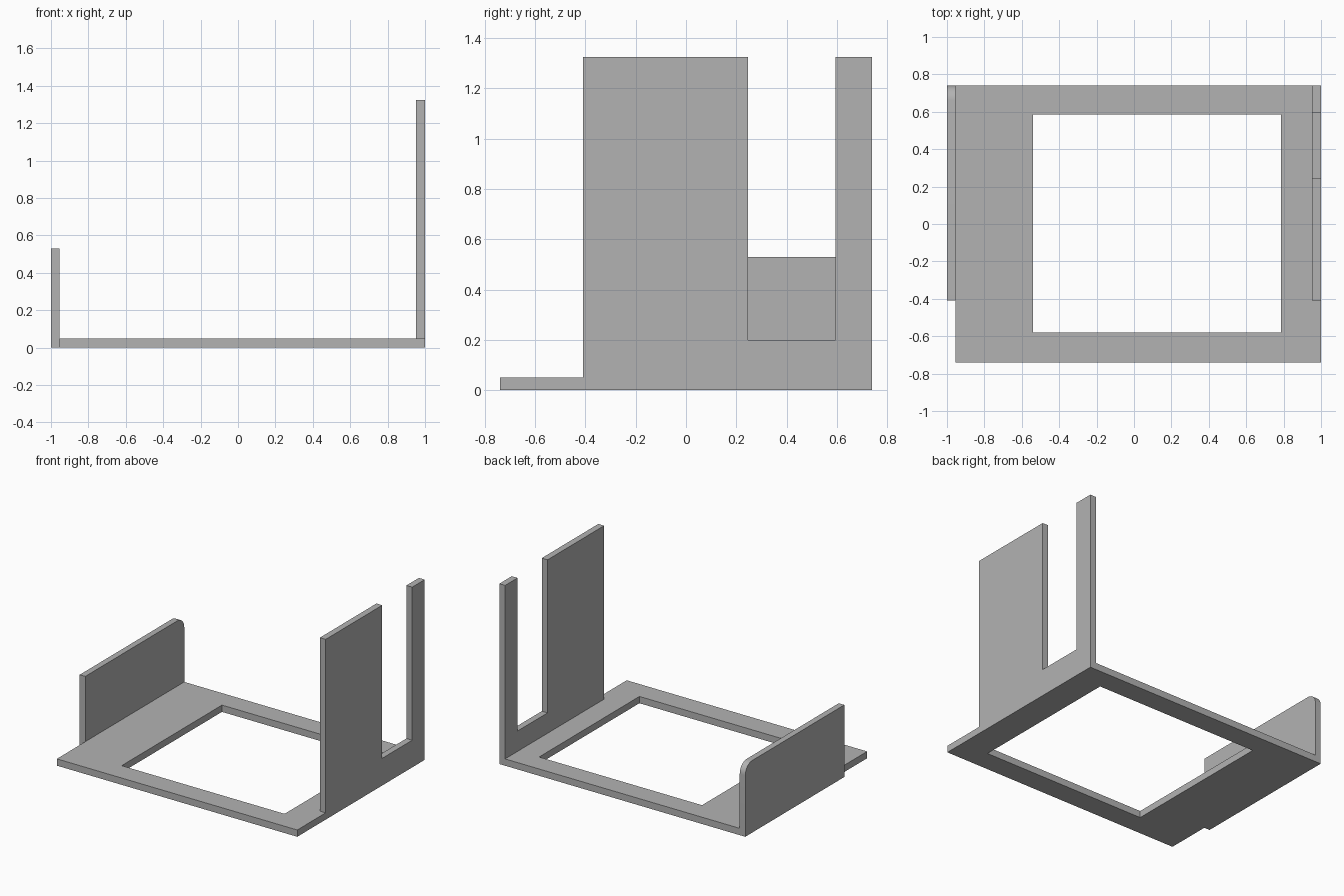
import bpy
import bmesh
from math import sin, cos, pi
from mathutils import Vector

cube = bpy.data.objects.get("Cube")
if cube:
    bpy.data.objects.remove(cube, do_unlink=True)

grey = bpy.data.materials.new("plain_grey")
grey.use_nodes = True
grey.diffuse_color = (0.45, 0.45, 0.45, 1)
grey.node_tree.nodes["Principled BSDF"].inputs["Base Color"].default_value = grey.diffuse_color

THICK = 0.05
BACK = 0.74
WALL_FRONT = -0.41


def extrude_object(name, bm, offset):
    """Give the flat faces in bm a thickness and make them an object."""
    result = bmesh.ops.extrude_face_region(bm, geom=bm.faces[:], use_keep_orig=True)
    moved = [g for g in result["geom"] if isinstance(g, bmesh.types.BMVert)]
    bmesh.ops.translate(bm, verts=moved, vec=Vector(offset))
    bmesh.ops.recalc_face_normals(bm, faces=bm.faces[:])
    mesh = bpy.data.meshes.new(name)
    bm.to_mesh(mesh)
    bm.free()
    mesh.materials.append(grey)
    obj = bpy.data.objects.new(name, mesh)
    bpy.context.collection.objects.link(obj)
    return obj


def rectangle(x0, x1, y0, y1):
    return [(x0, y0, 0), (x1, y0, 0), (x1, y1, 0), (x0, y1, 0)]


def side_wall(name, profile, x, width):
    """Wall whose (y, z) profile is extruded along x."""
    bm = bmesh.new()
    bm.faces.new([bm.verts.new((x, y, z)) for y, z in profile])
    return extrude_object(name, bm, (width, 0, 0))


# Base frame with a rectangular opening
bm = bmesh.new()
outer = [bm.verts.new(p) for p in rectangle(-0.955, 1, -BACK, BACK)]
inner = [bm.verts.new(p) for p in rectangle(-0.54, 0.785, -0.58, 0.585)]
for i in range(4):
    j = (i + 1) % 4
    bm.faces.new((outer[i], outer[j], inner[j], inner[i]))
extrude_object("base_frame", bm, (0, 0, THICK))

# Tall left wall with an open slot
TOP, SLOT = 1.325, 0.2
side_wall("tall_slotted_wall", [
    (WALL_FRONT, THICK), (BACK, THICK), (BACK, TOP), (0.595, TOP),
    (0.595, SLOT), (0.247, SLOT), (0.247, TOP), (WALL_FRONT, TOP)],
    0.953, 0.047)

# Low right wall with a rounded upper back corner
LOW_TOP, RADIUS, STEPS = 0.53, 0.08, 10
corner = [(BACK - RADIUS + RADIUS * cos(a), LOW_TOP - RADIUS + RADIUS * sin(a))
          for a in (pi / 2 * i / STEPS for i in range(STEPS + 1))]
low_wall = side_wall("low_rounded_wall",
                     [(WALL_FRONT, 0), (BACK, 0)] + corner + [(WALL_FRONT, LOW_TOP)],
                     -1, 0.045)

# Smooth the rounded corner only
bpy.ops.object.select_all(action="DESELECT")
low_wall.select_set(True)
bpy.context.view_layer.objects.active = low_wall
bpy.ops.object.shade_smooth_by_angle()
